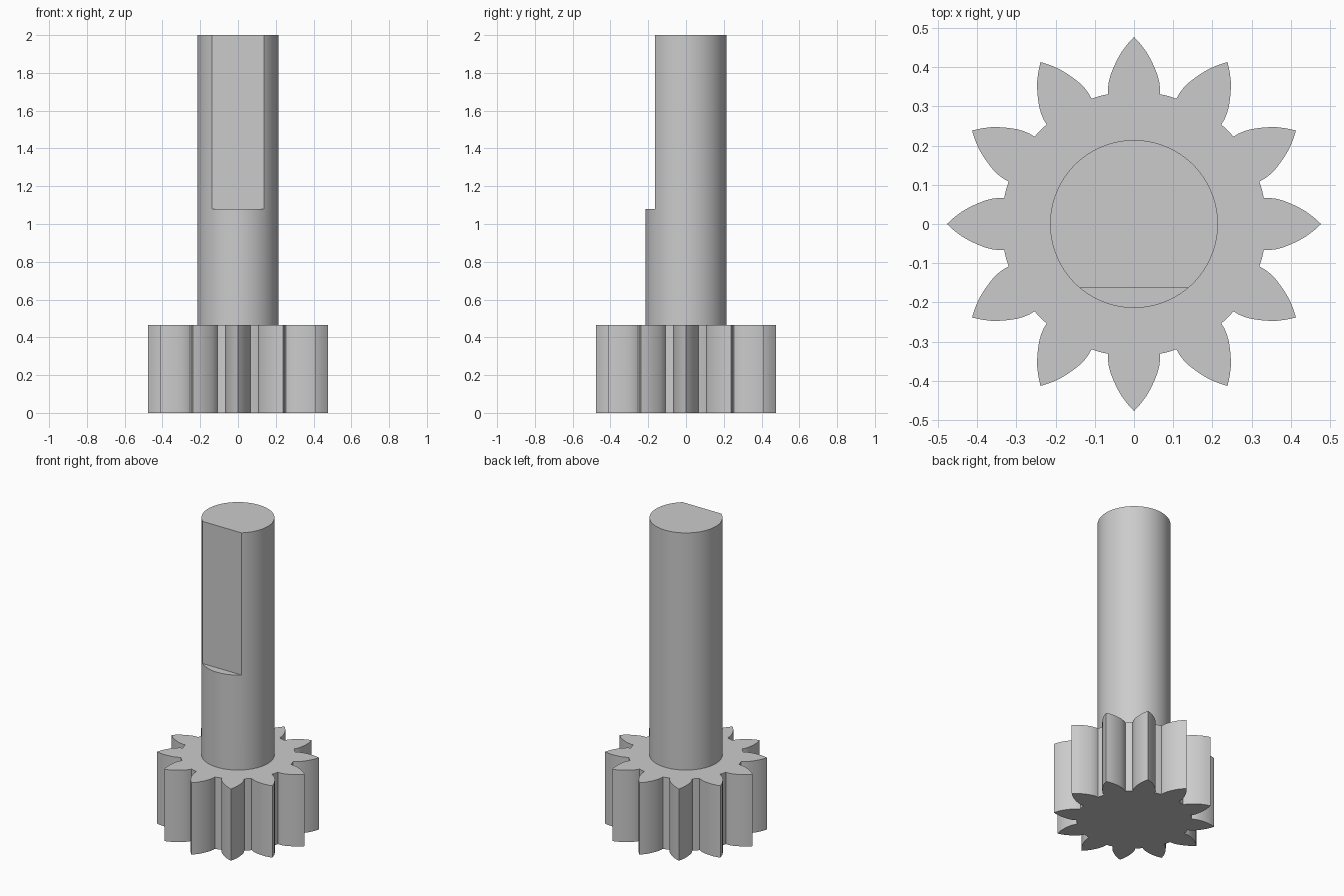
import bpy, bmesh
from math import sin, cos, pi, radians

cube = bpy.data.objects.get("Cube")
if cube:
    bpy.data.objects.remove(cube, do_unlink=True)

GEAR_TOP, HEIGHT = 0.465, 2.0
SHAFT_R, FLAT_Y, FLAT_Z = 0.214, -0.163, 1.08
TEETH = 12

steel = bpy.data.materials.new("plain grey")
steel.use_nodes = True
colour = (0.6, 0.6, 0.6, 1)
steel.diffuse_color = colour
steel.node_tree.nodes["Principled BSDF"].inputs["Base Color"].default_value = colour


def prism(name, outline, z0, z1):
    """Extrude a closed outline of (x, y) points from z0 to z1."""
    bm = bmesh.new()
    face = bm.faces.new([bm.verts.new((x, y, z0)) for x, y in outline])
    top = bmesh.ops.extrude_face_region(bm, geom=[face])["geom"]
    verts = [v for v in top if isinstance(v, bmesh.types.BMVert)]
    bmesh.ops.translate(bm, verts=verts, vec=(0, 0, z1 - z0))
    bmesh.ops.recalc_face_normals(bm, faces=bm.faces)
    mesh = bpy.data.meshes.new(name)
    bm.to_mesh(mesh)
    bm.free()
    mesh.materials.append(steel)
    obj = bpy.data.objects.new(name, mesh)
    bpy.context.collection.objects.link(obj)
    return obj


def smooth(obj):
    bpy.ops.object.select_all(action='DESELECT')
    obj.select_set(True)
    bpy.context.view_layer.objects.active = obj
    bpy.ops.object.shade_smooth_by_angle(angle=radians(25))


# Gear: one tooth pointing along +x, mirrored about its axis, then repeated
half = [(0.331, 0.066), (0.345, 0.0665), (0.362, 0.0645), (0.380, 0.060),
        (0.400, 0.052), (0.420, 0.0425), (0.440, 0.031), (0.459, 0.0165)]
tooth = [(x, -y) for x, y in half] + [(0.477, 0)] + half[::-1]
root_mid = (0.338 * cos(pi / TEETH), 0.338 * sin(pi / TEETH))
tooth.append(root_mid)
outline = []
for i in range(TEETH):
    c, s = cos(2 * pi * i / TEETH), sin(2 * pi * i / TEETH)
    outline += [(x * c - y * s, x * s + y * c) for x, y in tooth]
gear = prism("pinion_gear", outline, 0, GEAR_TOP)
smooth(gear)

# Shaft standing on the gear
SIDES = 96
circle = [(SHAFT_R * cos(2 * pi * i / SIDES), SHAFT_R * sin(2 * pi * i / SIDES))
          for i in range(SIDES)]
shaft = prism("shaft", circle, GEAR_TOP, HEIGHT)

# Flat cut on the front of the upper shaft
cutter = prism("flat_cutter", [(-0.5, -0.5), (0.5, -0.5), (0.5, FLAT_Y), (-0.5, FLAT_Y)],
               FLAT_Z, HEIGHT + 0.2)
cutter.hide_render = True
cut = shaft.modifiers.new("flat", 'BOOLEAN')
cut.operation, cut.solver, cut.object = 'DIFFERENCE', 'EXACT', cutter
bpy.context.view_layer.objects.active = shaft
bpy.ops.object.modifier_apply(modifier=cut.name)
bpy.data.objects.remove(cutter, do_unlink=True)
smooth(shaft)
